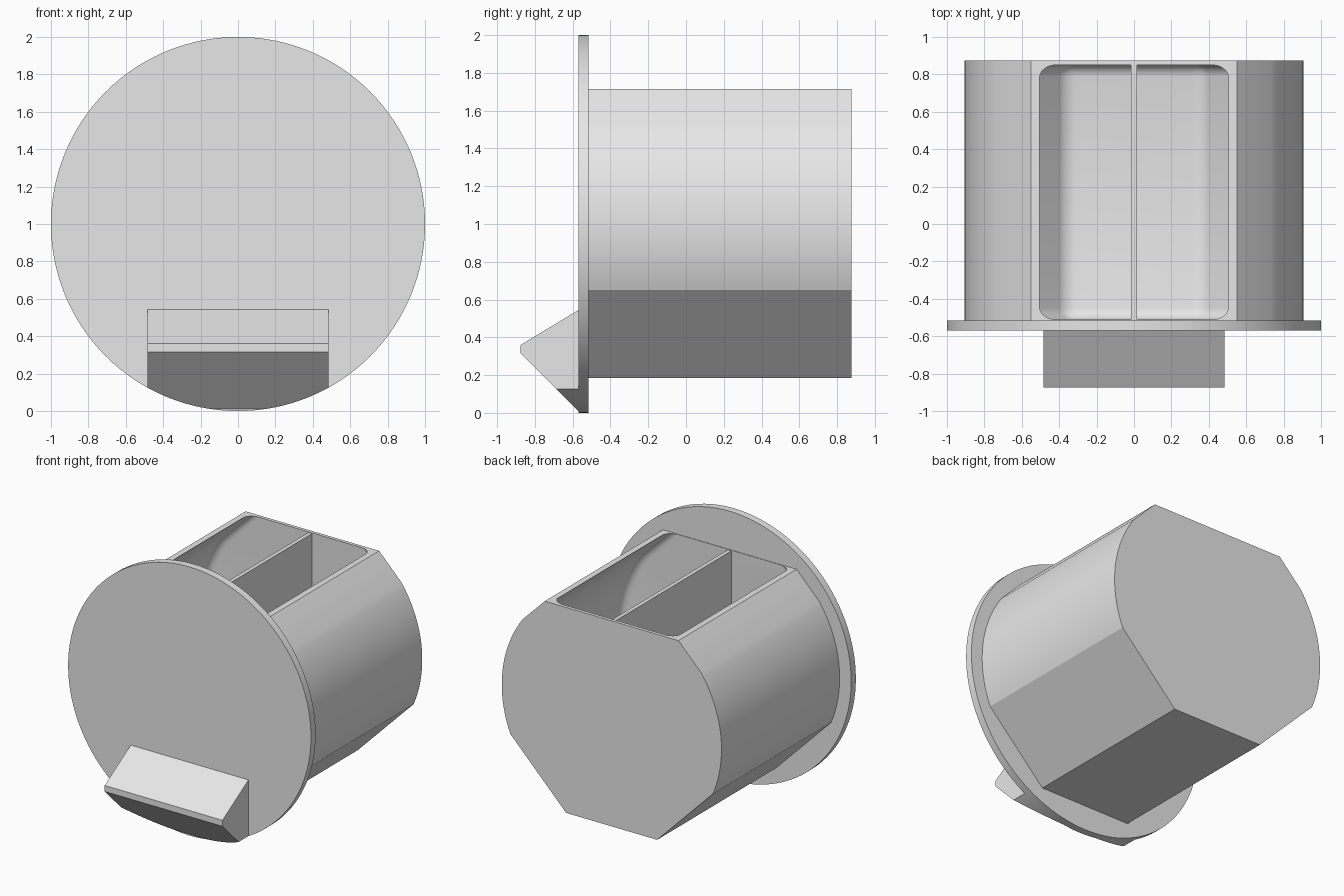
import bpy, bmesh, math

cube = bpy.data.objects.get("Cube")
if cube:
    bpy.data.objects.remove(cube, do_unlink=True)

grey = bpy.data.materials.new("plain grey")
grey.use_nodes = True
grey.diffuse_color = (0.8, 0.8, 0.8, 1)
grey.node_tree.nodes["Principled BSDF"].inputs["Base Color"].default_value = (0.8, 0.8, 0.8, 1)


def prism(name, points, start, end, axis="y"):
    """Extrude a closed profile: (x, z) along y, or (y, z) along x."""
    bm = bmesh.new()
    place = (lambda p, d: (p[0], d, p[1])) if axis == "y" else (lambda p, d: (d, p[0], p[1]))
    face = bm.faces.new([bm.verts.new(place(p, start)) for p in points])
    extruded = bmesh.ops.extrude_face_region(bm, geom=[face])["geom"]
    step = (0, end - start, 0) if axis == "y" else (end - start, 0, 0)
    bmesh.ops.translate(bm, vec=step, verts=[g for g in extruded if isinstance(g, bmesh.types.BMVert)])
    bmesh.ops.recalc_face_normals(bm, faces=bm.faces)
    mesh = bpy.data.meshes.new(name)
    bm.to_mesh(mesh)
    bm.free()
    mesh.materials.append(grey)
    obj = bpy.data.objects.new(name, mesh)
    bpy.context.collection.objects.link(obj)
    return obj


def activate(obj):
    bpy.ops.object.select_all(action="DESELECT")
    obj.select_set(True)
    bpy.context.view_layer.objects.active = obj


def smooth(obj, degrees):
    activate(obj)
    bpy.ops.object.shade_smooth_by_angle(angle=math.radians(degrees))


def boolean(obj, cutter, operation):
    mod = obj.modifiers.new(operation.lower(), "BOOLEAN")
    mod.operation, mod.object, mod.solver = operation, cutter, "EXACT"
    activate(obj)
    bpy.ops.object.modifier_apply(modifier=mod.name)
    bpy.data.objects.remove(cutter, do_unlink=True)


def circle(radius, count):
    return [(radius * math.cos(math.tau * i / count), 1 + radius * math.sin(math.tau * i / count))
            for i in range(count)]


def drum_profile(top, radius, arc_top, arc_bottom, bottom, steps=20):
    """Symmetric outline: flat top, sloped shoulders, round sides, sloped base."""
    a, b = (math.asin((z - 1) / radius) for z in (arc_top, arc_bottom))
    arc = [a + (b - a) * i / steps for i in range(steps + 1)]
    right = [top] + [(radius * math.cos(t), 1 + radius * math.sin(t)) for t in arc] + [bottom]
    return right + [(-x, z) for x, z in reversed(right)]


# Round cover at the front
cover = prism("front_cover", circle(1, 128), -0.57, -0.515)
smooth(cover, 20)

# Hollow drum behind the cover
drum = prism("drum_body", drum_profile((0.55, 1.715), 0.905, 1.53, 0.65, (0.375, 0.185)), -0.517, 0.875)
cavity = prism("cavity_cutter", drum_profile((0.3, 1.92), 0.873, 1.51, 0.66, (0.362, 0.217)), -0.511, 0.85)
cavity.hide_render = True
bevel = cavity.modifiers.new("rounding", "BEVEL")
bevel.width, bevel.segments = 0.06, 6
bevel.limit_method, bevel.angle_limit = "ANGLE", math.radians(30)
bevel.use_clamp_overlap = False
activate(cavity)
bpy.ops.object.modifier_apply(modifier=bevel.name)
boolean(drum, cavity, "DIFFERENCE")
smooth(drum, 18)

# Thin wall splitting the cavity
prism("divider", [(-0.015, 0.2), (0.015, 0.2), (0.015, 1.71), (-0.015, 1.71)], -0.517, 0.855)

# Wedge grip, trimmed to the round edge of the cover
grip = prism("grip", [(-0.56, 0.55), (-0.875, 0.36), (-0.875, 0.315), (-0.56, 0)], -0.485, 0.485, axis="x")
trimmer = prism("grip_trimmer", circle(1, 128), -1, -0.55)
trimmer.hide_render = True
boolean(grip, trimmer, "INTERSECT")
smooth(grip, 20)
